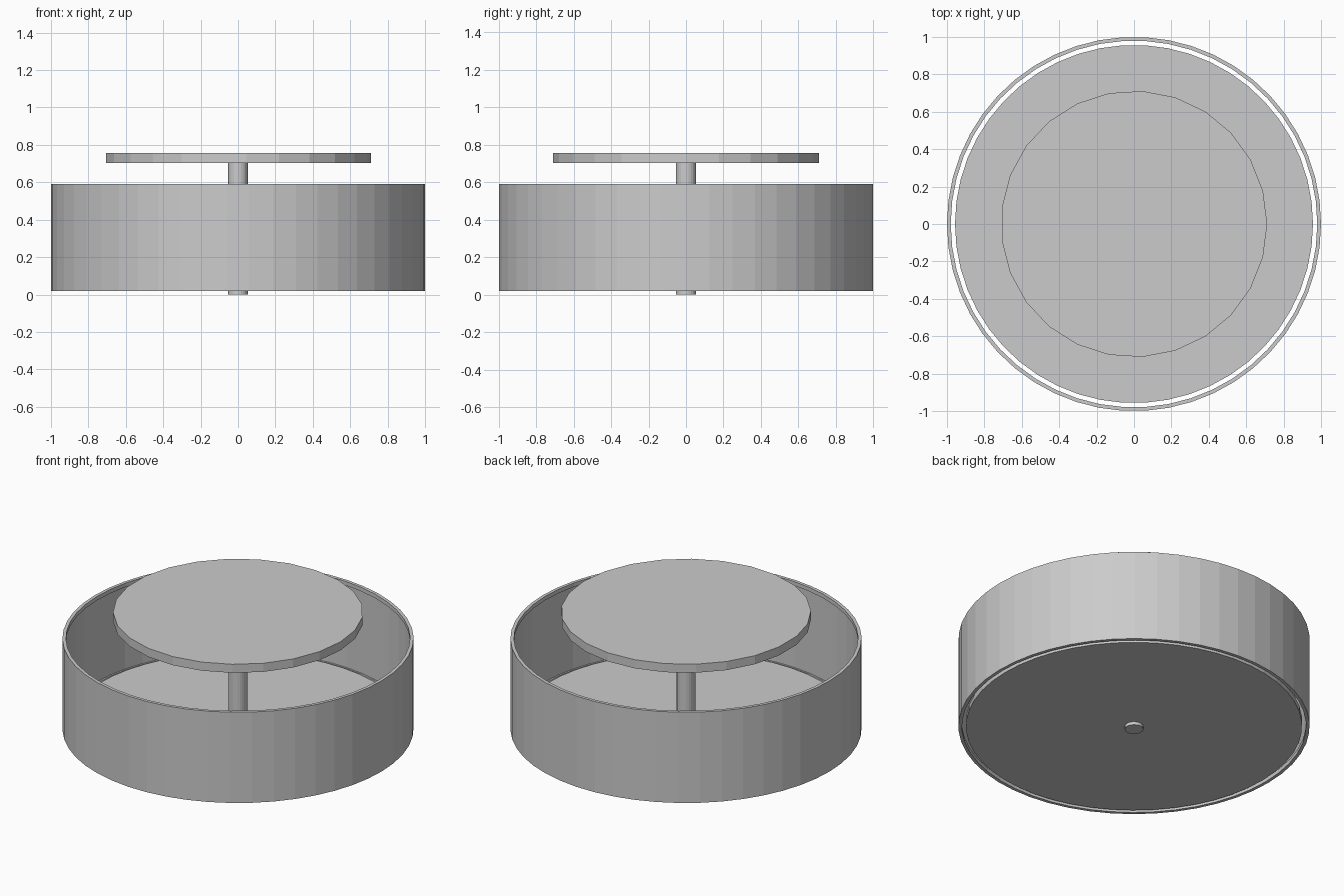
import bpy
import bmesh
from math import cos, sin, tau

if "Cube" in bpy.data.objects:
    bpy.data.objects.remove(bpy.data.objects["Cube"], do_unlink=True)

GREY = (0.6, 0.6, 0.6, 1.0)
grey = bpy.data.materials.new("plain grey")
grey.use_nodes = True
grey.diffuse_color = GREY
grey.node_tree.nodes["Principled BSDF"].inputs["Base Color"].default_value = GREY


def make_object(name, bm):
    bmesh.ops.recalc_face_normals(bm, faces=bm.faces)
    mesh = bpy.data.meshes.new(name)
    bm.to_mesh(mesh)
    bm.free()
    mesh.materials.append(grey)
    obj = bpy.data.objects.new(name, mesh)
    bpy.context.collection.objects.link(obj)
    return obj


def loop(bm, radius, z, sides):
    return [bm.verts.new((radius * cos(tau * i / sides), radius * sin(tau * i / sides), z))
            for i in range(sides)]


def bridge(bm, a, b):
    for i in range(len(a)):
        j = (i + 1) % len(a)
        bm.faces.new((a[i], a[j], b[j], b[i]))


def disc(name, radius, bottom, top, sides):
    """Solid cylinder with flat caps."""
    bm = bmesh.new()
    low, high = loop(bm, radius, bottom, sides), loop(bm, radius, top, sides)
    bridge(bm, low, high)
    bm.faces.new(low)
    bm.faces.new(high)
    return make_object(name, bm)


def ring(name, inner, outer, bottom, top, sides):
    """Open tube with a rectangular wall section."""
    bm = bmesh.new()
    section = [(outer, bottom), (outer, top), (inner, top), (inner, bottom)]
    loops = [loop(bm, r, z, sides) for r, z in section]
    for k in range(4):
        bridge(bm, loops[k], loops[(k + 1) % 4])
    return make_object(name, bm)


# Drum wall with a thin hoop inside each rim
ring("drum_wall", 0.99, 1.0, 0.02, 0.59, 50)
ring("lower_hoop", 0.98, 0.99, 0.02, 0.045, 50)
ring("upper_hoop", 0.98, 0.99, 0.565, 0.59, 50)

# Floor plate, set inside the wall with a narrow gap
disc("floor_plate", 0.957, 0.02, 0.055, 50)

# Central post and raised top plate
disc("post", 0.053, 0.0, 0.71, 25)
disc("top_plate", 0.712, 0.703, 0.757, 25)
